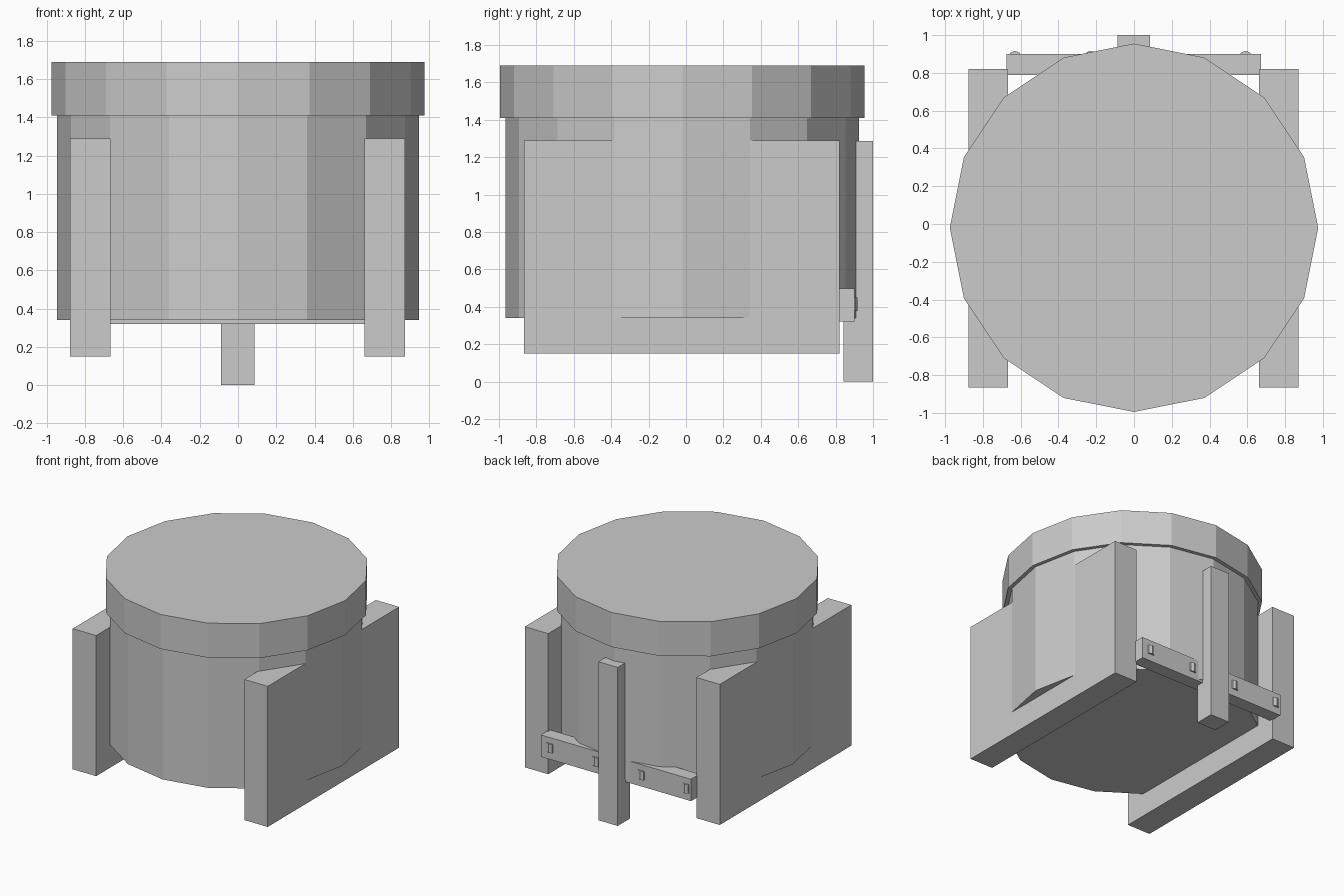
import bpy, bmesh
from mathutils import Matrix, Vector

if "Cube" in bpy.data.objects:
    bpy.data.objects.remove(bpy.data.objects["Cube"])


def finish(name, bm):
    mesh = bpy.data.meshes.new(name)
    bm.to_mesh(mesh)
    bm.free()
    obj = bpy.data.objects.new(name, mesh)
    bpy.context.collection.objects.link(obj)
    return obj


def box(name, x, y, z):
    """Box from (min, max) ranges on each axis."""
    bm = bmesh.new()
    size = Vector([r[1] - r[0] for r in (x, y, z)])
    mid = Vector([(r[1] + r[0]) / 2 for r in (x, y, z)])
    bmesh.ops.create_cube(bm, size=1, matrix=Matrix.Translation(mid) @ Matrix.Diagonal(size.to_4d()))
    return finish(name, bm)


def drum(name, radius, center, z, sides):
    """Upright flat-sided cylinder."""
    bm = bmesh.new()
    mat = Matrix.Translation((center[0], center[1], (z[0] + z[1]) / 2))
    bmesh.ops.create_cone(bm, cap_ends=True, segments=sides, radius1=radius,
                          radius2=radius, depth=z[1] - z[0], matrix=mat)
    return finish(name, bm)


# Sixteen-sided tub and overhanging lid
drum("tub", 0.945, (0, -0.02), (0.34, 1.41), 16)
drum("lid", 0.975, (0, -0.02), (1.41, 1.69), 16)

# Side slabs
box("left_slab", (-0.877, -0.667), (-0.865, 0.82), (0.15, 1.29))
box("right_slab", (0.662, 0.872), (-0.865, 0.82), (0.15, 1.29))

# Rear post and cross bar
box("rear_post", (-0.088, 0.086), (0.843, 1.0), (0.0, 1.285))
box("rear_bar", (-0.675, 0.672), (0.79, 0.9), (0.32, 0.497))

# Small pegs set into the back of the bar
for i, x in enumerate((-0.63, -0.23, 0.18, 0.59)):
    drum(f"bar_peg_{i + 1}", 0.035, (x, 0.882), (0.378, 0.45), 8)
